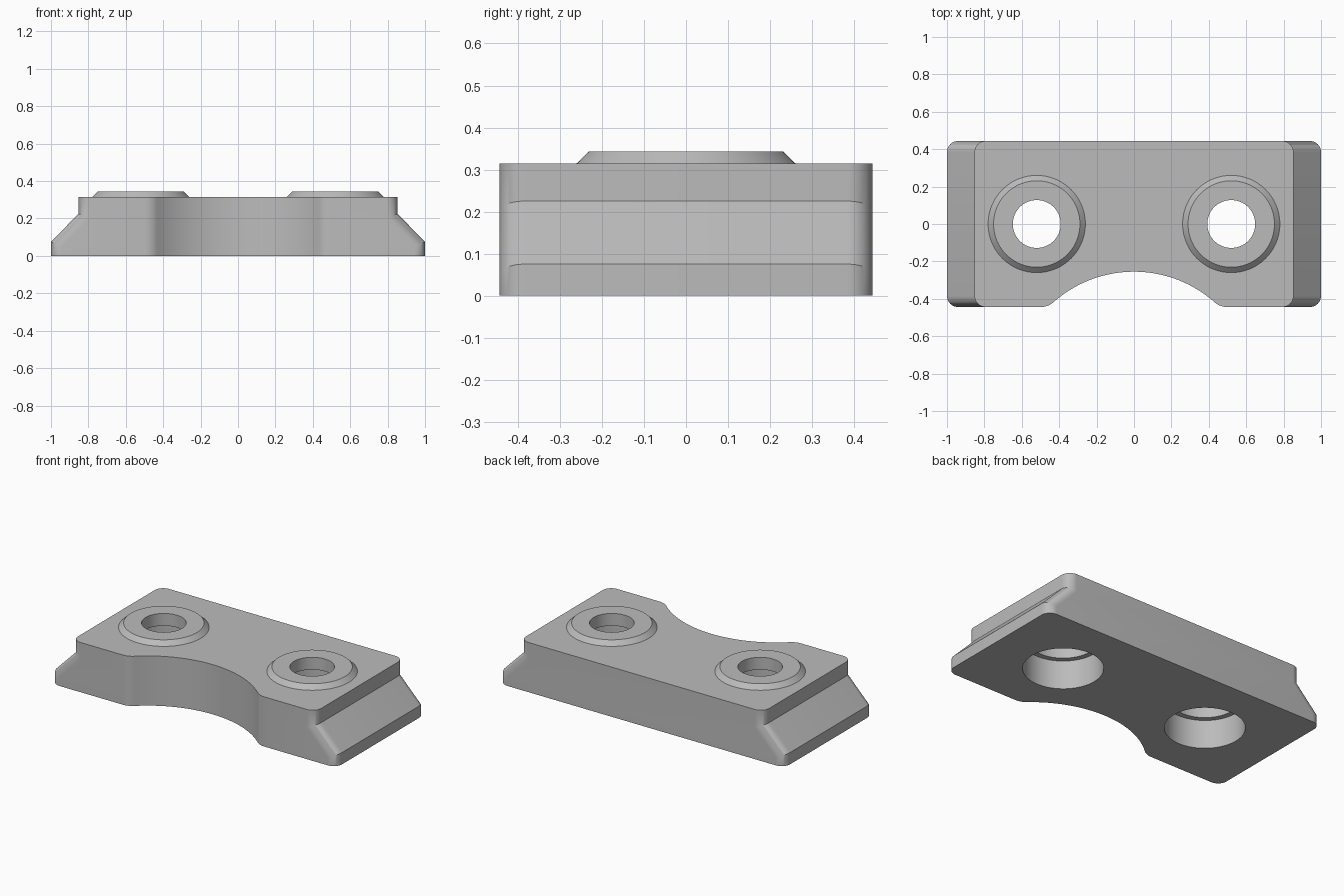
import bpy, bmesh, math
from math import sin, cos, radians

cube = bpy.data.objects.get("Cube")
if cube:
    bpy.data.objects.remove(cube, do_unlink=True)

grey = bpy.data.materials.new("plain grey")
grey.use_nodes = True
colour = (0.5, 0.5, 0.5, 1)
grey.diffuse_color = colour
grey.node_tree.nodes["Principled BSDF"].inputs["Base Color"].default_value = colour

HALF_Y, TOP, CORNER, STEP = 0.444, 0.315, 0.06, 0.147
HOLE_X, HOLE_R = 0.52, 0.128


def finish(name, bm):
    bmesh.ops.recalc_face_normals(bm, faces=bm.faces)
    mesh = bpy.data.meshes.new(name)
    bm.to_mesh(mesh)
    bm.free()
    obj = bpy.data.objects.new(name, mesh)
    bpy.context.collection.objects.link(obj)
    mesh.materials.append(grey)
    return obj


def arc(cx, cy, r, start, end, n):
    return [(cx + r * cos(radians(start + (end - start) * i / n)),
             cy + r * sin(radians(start + (end - start) * i / n))) for i in range(n + 1)]


def loft(bm, rings, closed_ends):
    loops = [[bm.verts.new(p) for p in ring] for ring in rings]
    for a, b in zip(loops, loops[1:]):
        for i in range(len(a)):
            j = (i + 1) % len(a)
            bm.faces.new((a[i], a[j], b[j], b[i]))
    if closed_ends:
        bm.faces.new(loops[0][::-1])
        bm.faces.new(loops[-1])


def revolve(name, profile, x, closed_ends=False, n=96):
    bm = bmesh.new()
    rings = [[(x + r * cos(math.tau * i / n), r * sin(math.tau * i / n), z)
              for i in range(n)] for r, z in profile]
    loft(bm, rings, closed_ends)
    return finish(name, bm)


# Half outline: curved notch, its blended shoulder, then the two rounded corners
R, F = 0.65, 0.1
cy = -0.255 - R
dy = -HALF_Y + F - cy
dx = math.sqrt((R + F) ** 2 - dy ** 2)
ang = math.degrees(math.atan2(dy, dx))
notch = arc(0, cy, R, 90, ang, 24) + arc(dx, -HALF_Y + F, F, ang - 180, -90, 8)[1:]
corners = (arc(1 - CORNER, -HALF_Y + CORNER, CORNER, -90, 0, 10)
           + arc(1 - CORNER, HALF_Y - CORNER, CORNER, 0, 90, 10))
half = [(x, y, 0) for x, y in notch] + [(x, y, 1) for x, y in corners]
outline = half + [(-x, y, c) for x, y, c in reversed(half[1:])]


def level(z, inset, mitred):
    ring = []
    for x, y, is_corner in outline:
        depth = min(1 - abs(x), CORNER)
        drop = depth * (math.sqrt(2) - 1) if mitred else 0
        shift = math.copysign(inset, x) if is_corner else 0
        ring.append((x - shift, y, z - drop))
    return ring


# Body with sloping end ledges
bm = bmesh.new()
loft(bm, [level(0, 0, False), level(0.075, 0, True),
          level(0.225, STEP, True), level(TOP, STEP, False)], True)
body = finish("clamp_body", bm)

parts = [body]
for side, sx in (("left", HOLE_X), ("right", -HOLE_X)):
    # Stepped bolt hole
    cutter = revolve(side + "_hole_cutter",
                     [(0.228, -0.1), (0.228, 0.18), (0.195, 0.18), (0.195, 0.265),
                      (HOLE_R, 0.265), (HOLE_R, 0.5)], sx, True)
    cut = body.modifiers.new(side + "_hole", 'BOOLEAN')
    cut.operation = 'DIFFERENCE'
    cut.solver = 'EXACT'
    cut.object = cutter
    bpy.context.view_layer.objects.active = body
    bpy.ops.object.modifier_apply(modifier=cut.name)
    bpy.data.objects.remove(cutter, do_unlink=True)
    # Raised bevelled collar around the hole
    parts.append(revolve(side + "_collar",
                         [(0.26, TOP), (0.231, 0.343), (HOLE_R, 0.343), (HOLE_R, TOP)], sx))

bpy.ops.object.select_all(action='DESELECT')
for obj in parts:
    obj.select_set(True)
bpy.context.view_layer.objects.active = body
bpy.ops.object.shade_smooth_by_angle(angle=radians(30))
